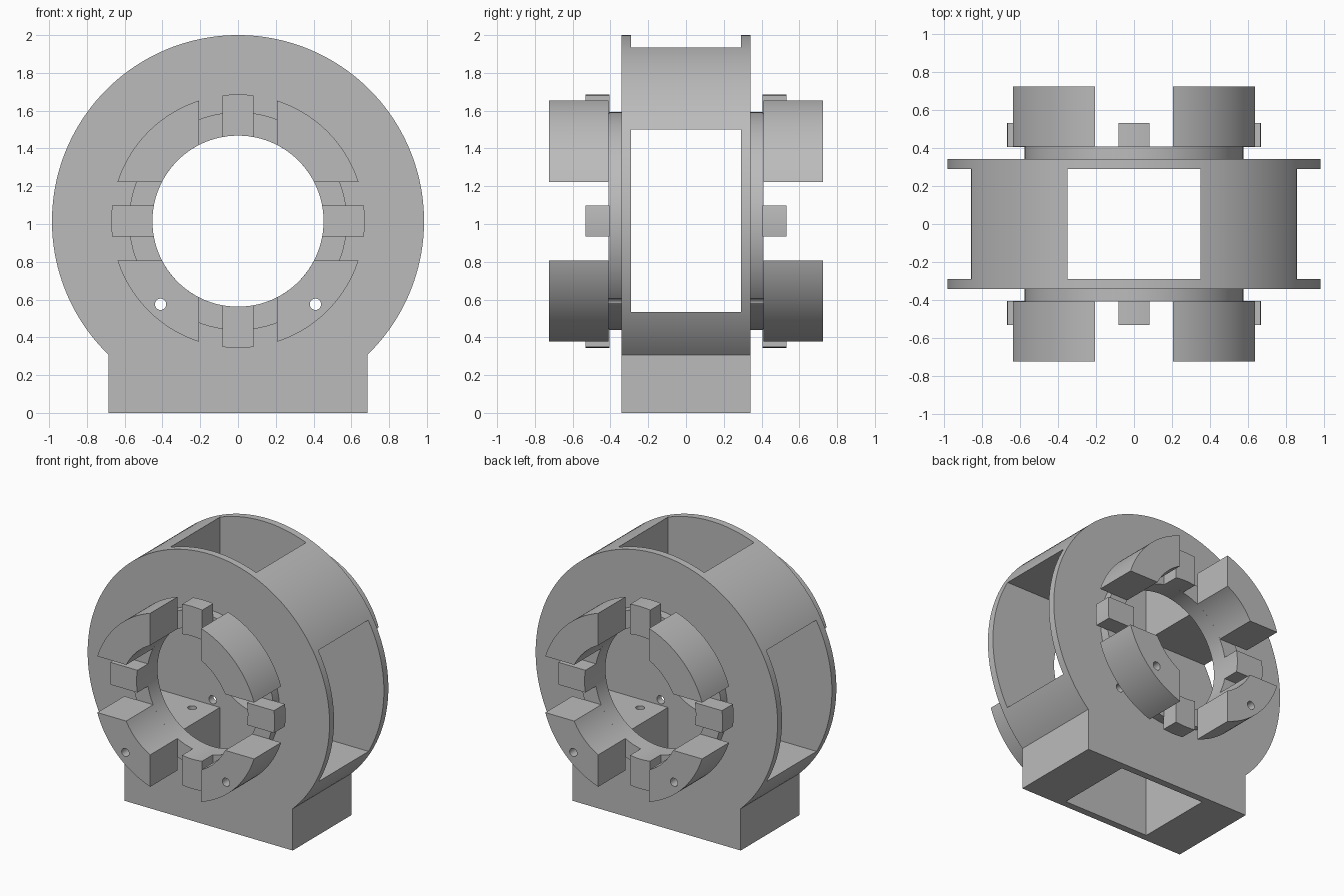
import bpy, bmesh
from math import sin, cos, asin, pi, radians
from mathutils import Matrix

cube = bpy.data.objects.get("Cube")
if cube:
    bpy.data.objects.remove(cube)

CZ = 1.015                      # height of the bore axis
R_BODY, R_JAW, R_RING, R_BORE = 0.985, 0.671, 0.577, 0.453

grey = bpy.data.materials.new("plain grey")
grey.use_nodes = True
colour = (0.5, 0.5, 0.5, 1)
grey.diffuse_color = colour
grey.node_tree.nodes["Principled BSDF"].inputs["Base Color"].default_value = colour


def arc(radius, a, b, steps):
    """Points on an arc about the bore axis, in the XZ plane."""
    return [(radius * cos(a + (b - a) * i / steps),
             CZ + radius * sin(a + (b - a) * i / steps)) for i in range(steps + 1)]


def prism(name, profile, y0, y1):
    """Extrude an XZ profile from y0 to y1."""
    bm = bmesh.new()
    face = bm.faces.new([bm.verts.new((x, y0, z)) for x, z in profile])
    out = bmesh.ops.extrude_face_region(bm, geom=[face])
    moved = [v for v in out["geom"] if isinstance(v, bmesh.types.BMVert)]
    bmesh.ops.translate(bm, vec=(0, y1 - y0, 0), verts=moved)
    bmesh.ops.recalc_face_normals(bm, faces=bm.faces)
    mesh = bpy.data.meshes.new(name)
    bm.to_mesh(mesh)
    bm.free()
    mesh.materials.append(grey)
    obj = bpy.data.objects.new(name, mesh)
    bpy.context.collection.objects.link(obj)
    return obj


def disc(name, radius, y0, y1, steps=96):
    return prism(name, arc(radius, 0, 2 * pi, steps)[:-1], y0, y1)


def box(name, x, y, z0, z1):
    return prism(name, [(-x, z0), (x, z0), (x, z1), (-x, z1)], -y, y)


def rod(name, x, y, z0, z1, radius):
    """Upright round cutter."""
    obj = disc(name, radius, 0, z1 - z0, 24)
    obj.data.transform(Matrix.Translation((0, 0, -CZ)))
    obj.data.transform(Matrix.Rotation(pi / 2, 4, "X"))
    obj.data.transform(Matrix.Translation((x, y, z0)))
    return obj


def cut(obj, cutters):
    bpy.context.view_layer.objects.active = obj
    for cutter in cutters:
        mod = obj.modifiers.new("cut", "BOOLEAN")
        mod.operation = "DIFFERENCE"
        mod.solver = "EXACT"
        mod.object = cutter
        bpy.ops.object.modifier_apply(modifier=mod.name)


# Cutters: bore, two crossing window channels, pin holes, floor holes
bore = disc("bore_cutter", R_BORE, -1, 1)
upright_channel = box("upright_channel_cutter", 0.35, 0.29, -0.5, 2.5)
cross_channel = box("cross_channel_cutter", 1.5, 0.29, 0.535, 1.5)
pins = []
for x in (-0.41, 0.41):
    pin = disc("pin_cutter", 0.03, -1, 1, 24)
    pin.data.transform(Matrix.Translation((x, 0, 0.575 - CZ)))
    pins.append(pin)
floor_holes = [rod("floor_hole_cutter", x, y, 0.4, 0.6, 0.03)
               for x in (-0.5, 0.5) for y in (-0.18, 0.18)]
cutters = [bore, upright_channel, cross_channel] + pins + floor_holes

# Housing: round drum standing on a block foot
foot = 0.685
a = asin(foot / R_BODY)
profile = arc(R_BODY, a - pi / 2, 1.5 * pi - a, 120) + [(-foot, 0), (foot, 0)]
housing = prism("housing", profile, -0.342, 0.342)
cut(housing, cutters)
parts = [housing]

for side, label in ((-1, "front"), (1, "back")):
    # Collar around the bore
    collar = disc(label + "_collar", R_RING, side * 0.335, side * 0.41)
    cut(collar, [bore] + pins)
    parts.append(collar)
    for k in range(4):
        turn = k * pi / 2
        # Large curved jaw with straight sides
        o, i = asin(0.207 / R_JAW), asin(0.207 / R_BORE)
        jaw = prism(f"{label}_jaw_{k + 1}",
                    arc(R_JAW, turn + o, turn + pi / 2 - o, 24)
                    + arc(R_BORE, turn + pi / 2 - i, turn + i, 18),
                    side * 0.41, side * 0.725)
        if k > 1:
            cut(jaw, pins)
        # Small key block between the jaws
        o, i = asin(0.082 / R_JAW), asin(0.082 / R_BORE)
        key = prism(f"{label}_key_{k + 1}",
                    arc(R_JAW, turn - o, turn + o, 6) + arc(R_BORE, turn + i, turn - i, 6),
                    side * 0.405, side * 0.533)
        parts += [jaw, key]

for cutter in cutters:
    bpy.data.objects.remove(cutter)

# Smooth curved walls, sharp edges kept
bpy.ops.object.select_all(action="DESELECT")
for obj in parts:
    obj.select_set(True)
bpy.context.view_layer.objects.active = housing
bpy.ops.object.shade_smooth_by_angle(angle=radians(30))
